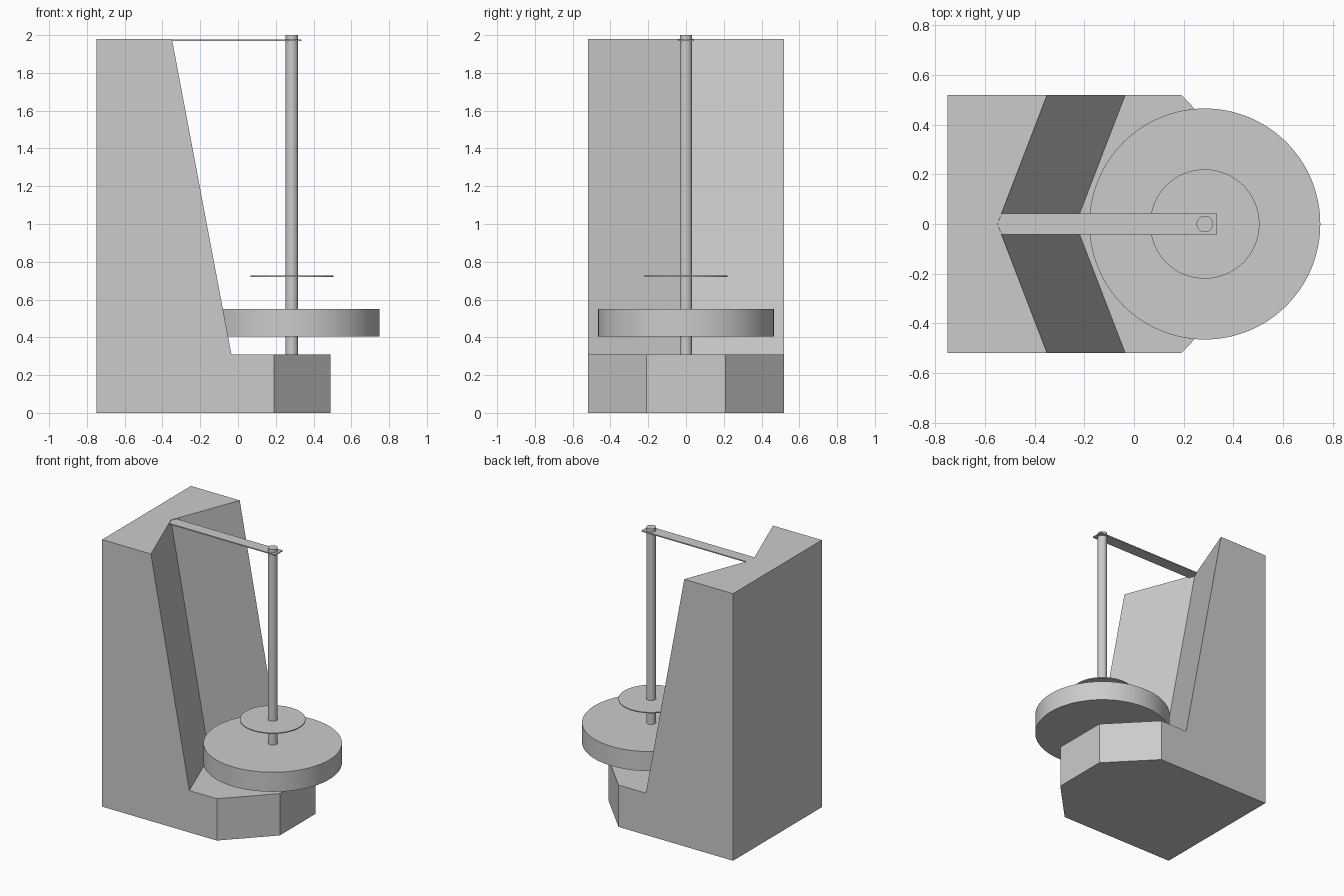
import bpy, bmesh

if "Cube" in bpy.data.objects:
    bpy.data.objects.remove(bpy.data.objects["Cube"])

AXIS_X = 0.285   # shaft centre
W = 0.52         # half depth of the body
BASE_Z, TOP_Z = 0.31, 1.98


def cylinder(name, radius, z0, z1, sides=96):
    bpy.ops.mesh.primitive_cylinder_add(vertices=sides, radius=radius, depth=z1 - z0,
                                        location=(AXIS_X, 0, (z0 + z1) / 2))
    ob = bpy.context.object
    ob.name = name
    bpy.ops.object.shade_smooth_by_angle()
    return ob


def box(name, x, y, z):
    bpy.ops.mesh.primitive_cube_add(size=1, location=[sum(r) / 2 for r in (x, y, z)])
    ob = bpy.context.object
    ob.name = name
    ob.scale = [r[1] - r[0] for r in (x, y, z)]
    bpy.ops.object.transform_apply(location=False, rotation=False, scale=True)
    return ob


# Body: chamfered base with a tall back whose leaning face is a V-shaped notch
bm = bmesh.new()
foot = [(-0.75, -W), (0.19, -W), (0.49, -0.21), (0.49, 0.21), (0.19, W), (-0.75, W)]
low = [bm.verts.new((x, y, 0)) for x, y in foot]
ledge = [bm.verts.new((x, y, BASE_Z)) for x, y in foot[1:5]]
vee_low = [bm.verts.new((x, y, BASE_Z)) for x, y in ((-0.035, -W), (-0.235, 0), (-0.035, W))]
vee_top = [bm.verts.new((x, y, TOP_Z)) for x, y in ((-0.35, -W), (-0.55, 0), (-0.35, W))]
back = [bm.verts.new((-0.75, y, TOP_Z)) for y in (-W, W)]

bm.faces.new(low[::-1])                                              # underside
bm.faces.new(ledge + vee_low[::-1])                                  # base top
bm.faces.new([back[0]] + vee_top + [back[1]])                        # tower top
bm.faces.new([low[0], back[0], back[1], low[5]])                     # rear wall
bm.faces.new([low[0], low[1], ledge[0], vee_low[0], vee_top[0], back[0]])
bm.faces.new([low[5], low[4], ledge[3], vee_low[2], vee_top[2], back[1]])
for i in range(3):                                                   # base nose
    bm.faces.new([low[i + 1], low[i + 2], ledge[i + 1], ledge[i]])
for i in range(2):                                                   # notch walls
    bm.faces.new([vee_low[i], vee_low[i + 1], vee_top[i + 1], vee_top[i]])
bmesh.ops.recalc_face_normals(bm, faces=bm.faces)
mesh = bpy.data.meshes.new("body")
bm.to_mesh(mesh)
bm.free()
bpy.context.collection.objects.link(bpy.data.objects.new("body", mesh))

# Turning parts on the shared vertical axis
cylinder("shaft", 0.033, BASE_Z, 2.0, 48)
cylinder("turntable", 0.465, 0.405, 0.55, 128)
cylinder("small_disc", 0.22, 0.72, 0.727)

# Strap holding the shaft top to the tower
box("top_strap", (-0.555, 0.335), (-0.043, 0.043), (1.968, 1.976))
